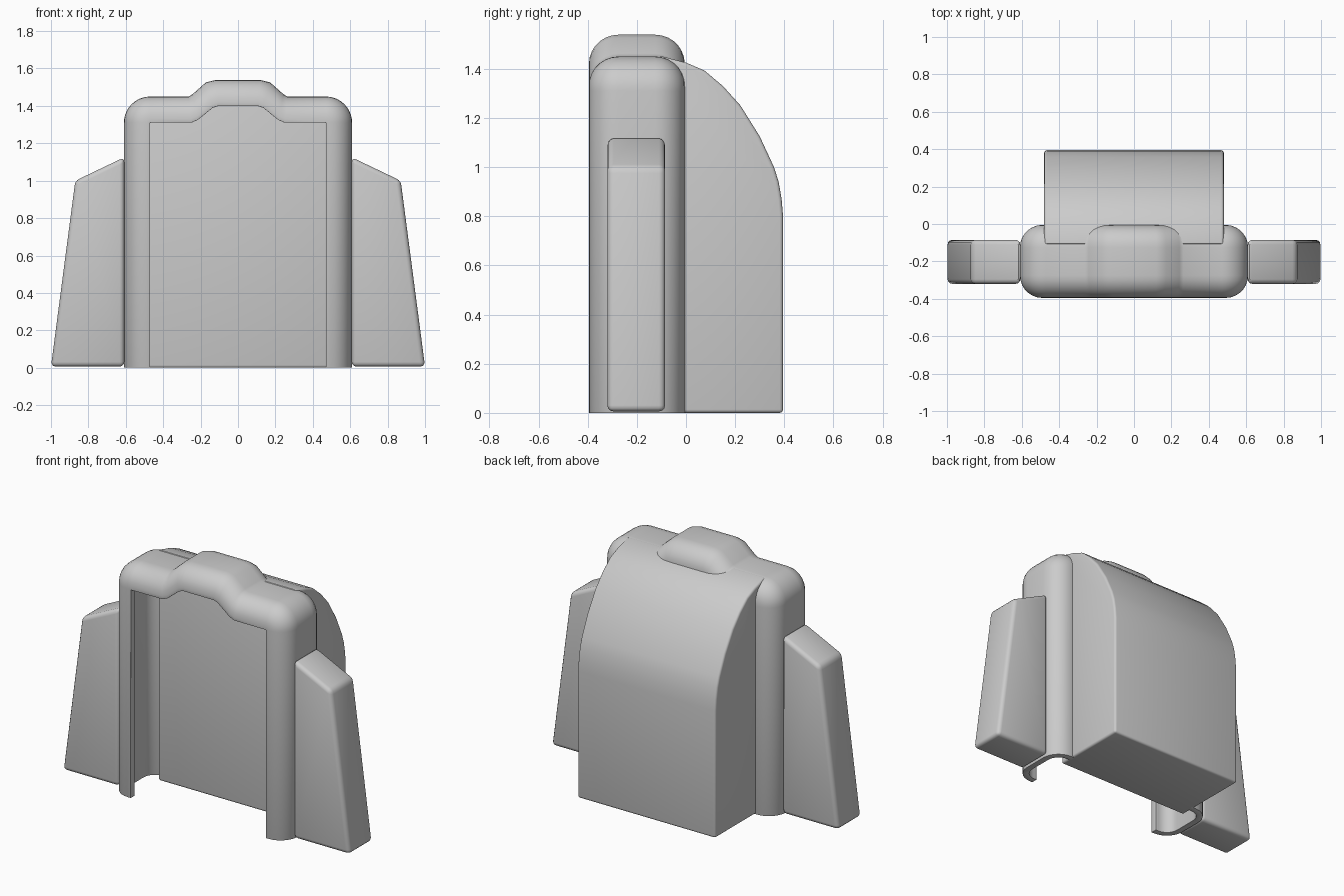
import bpy, bmesh
from math import sin, cos, pi

if "Cube" in bpy.data.objects:
    bpy.data.objects.remove(bpy.data.objects["Cube"])


def finish(name, bm, bevel, segments=3):
    """Turn a bmesh into a bevelled, smooth shaded object."""
    bmesh.ops.recalc_face_normals(bm, faces=bm.faces)
    mesh = bpy.data.meshes.new(name)
    bm.to_mesh(mesh)
    bm.free()
    ob = bpy.data.objects.new(name, mesh)
    bpy.context.collection.objects.link(ob)
    bpy.ops.object.select_all(action='DESELECT')
    bpy.context.view_layer.objects.active = ob
    ob.select_set(True)
    mod = ob.modifiers.new("Bevel", 'BEVEL')
    mod.width = bevel
    mod.segments = segments
    mod.limit_method = 'ANGLE'
    mod.angle_limit = 0.75
    bpy.ops.object.modifier_apply(modifier=mod.name)
    bpy.ops.object.shade_smooth_by_angle(angle=0.6)
    return ob


def prism(name, points, offset, bevel):
    """Extrude a closed 3D outline along an offset vector."""
    bm = bmesh.new()
    face = bm.faces.new([bm.verts.new(p) for p in points])
    new = bmesh.ops.extrude_face_region(bm, geom=[face])["geom"]
    bmesh.ops.translate(bm, vec=offset,
                        verts=[g for g in new if isinstance(g, bmesh.types.BMVert)])
    return finish(name, bm, bevel)


def arc(cx, cy, r, a0, a1, n):
    return [(cx + r * cos(a0 + (a1 - a0) * i / n),
             cy + r * sin(a0 + (a1 - a0) * i / n)) for i in range(n + 1)]


# Arched frame: C-shaped channel section (depth outward, y) swept along the opening
R, T, D = 0.12, 0.04, 0.14
front, back = -0.395, -0.005


def channel(t, end):
    r = R - t
    return ([(0, front + t)]
            + arc(D - R, front + R, r, -pi / 2, 0, 7)
            + arc(D - R, back - R, r, 0, pi / 2, 7)
            + [(end, back - t)])


section = channel(0, -0.01) + channel(T, -0.01)[::-1]

# stations: inner point x, z and outward vector x, z
half = [(0.47, 0, 1, 0)]
half += [(0.47, 1.31, c, s) for c, s in arc(0, 0, 1, 0, pi / 2, 10)]
half += [(0.25, 1.31, 0.10, 1), (0.215, 1.325, 0.2, 0.98),
         (0.135, 1.39, 0.26, 0.97), (0.105, 1.40, 0.1, 0.99)]
stations = half + [(-x, z, -nx, nz) for x, z, nx, nz in reversed(half)]

bm = bmesh.new()
rings = [[bm.verts.new((x + nx * d, y, z + nz * d)) for d, y in section]
         for x, z, nx, nz in stations]
n = len(section)
# the rounded corners pivot about one inner point, so merge coincident verts after
for a, b in zip(rings, rings[1:]):
    for i in range(n):
        j = (i + 1) % n
        bm.faces.new((a[i], a[j], b[j], b[i]))
bm.faces.new(rings[0])
bm.faces.new(rings[-1])
bmesh.ops.remove_doubles(bm, verts=bm.verts, dist=0.0001)
finish("arch_frame", bm, 0.008, 2)

# Rear body with curved back
profile = [(-0.11, 0), (0.395, 0), (0.395, 0.8), (0.389, 0.87), (0.377, 0.94),
           (0.358, 1.0), (0.30, 1.125), (0.222, 1.25), (0.15, 1.33),
           (0.075, 1.393), (0.0, 1.425), (-0.11, 1.454)]
prism("rear_body", [(-0.48, y, z) for y, z in profile], (0.96, 0, 0), 0.014)

# Tapered side fins
fin = [(0.608, 0.006), (1.0, 0.006), (0.87, 1.0), (0.608, 1.125)]
for side, name in ((1, "right_fin"), (-1, "left_fin")):
    prism(name, [(side * x, -0.32, z) for x, z in fin], (0, 0.235, 0), 0.025)
